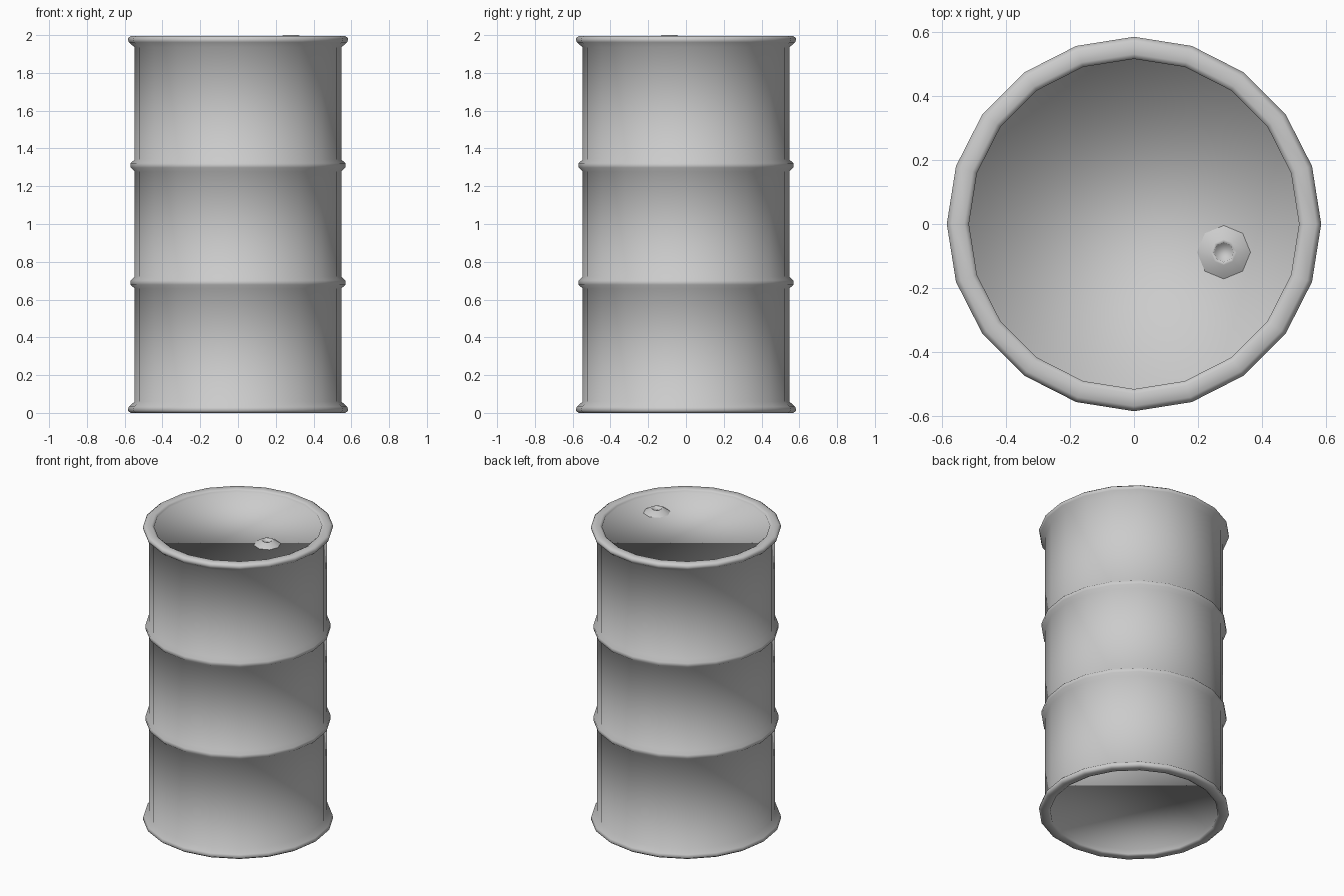
import bpy
import bmesh
from math import cos, sin, tau

cube = bpy.data.objects.get("Cube")
if cube:
    bpy.data.objects.remove(cube, do_unlink=True)

steel = bpy.data.materials.new("grey steel")
steel.use_nodes = True
colour = (0.6, 0.6, 0.6, 1.0)
steel.diffuse_color = colour
steel.node_tree.nodes["Principled BSDF"].inputs["Base Color"].default_value = colour


def lathe(name, profile, sides, centre=(0, 0), close_bottom=True):
    """Spin a (radius, height) profile about z and cap its ends."""
    bm = bmesh.new()
    rings = []
    for radius, z in profile:
        rings.append([bm.verts.new((radius * cos(tau * i / sides),
                                    radius * sin(tau * i / sides), z))
                      for i in range(sides)])
    for low, high in zip(rings, rings[1:]):
        for i in range(sides):
            j = (i + 1) % sides
            bm.faces.new((low[i], low[j], high[j], high[i]))
    bm.faces.new(rings[-1])
    if close_bottom:
        bm.faces.new(rings[0][::-1])
    for face in bm.faces:
        face.smooth = True
    mesh = bpy.data.meshes.new(name)
    bm.to_mesh(mesh)
    bm.free()
    mesh.materials.append(steel)
    obj = bpy.data.objects.new(name, mesh)
    obj.location = (centre[0], centre[1], 0)
    bpy.context.collection.objects.link(obj)
    return obj


BODY = 0.547
TOP = 1.995


def rim(recess):
    """Rolled rim, from the recessed end plate out to the wall."""
    return [(0.515, recess), (0.515, 0.008), (0.53, 0), (0.568, 0),
            (0.584, 0.012), (0.578, 0.033), (BODY, 0.06)]


def rib(z):
    """Rolled hoop standing out of the wall."""
    return [(BODY, z - 0.032), (0.568, z - 0.012),
            (0.568, z + 0.012), (BODY, z + 0.032)]


# Barrel: lower rim, two hoops, upper rim and recessed end plates
upper_rim = [(r, TOP - z) for r, z in reversed(rim(0.022))]
lathe("barrel_body", rim(0.04) + rib(0.69) + rib(1.31) + upper_rim, 20)

# Filler plug on the lid, with a small recessed socket
plug = [(0.085, 1.972), (0.04, 2.0), (0.031, 2.0), (0.029, 1.992)]
lathe("filler_plug", plug, 8, centre=(0.28, -0.088), close_bottom=False)
